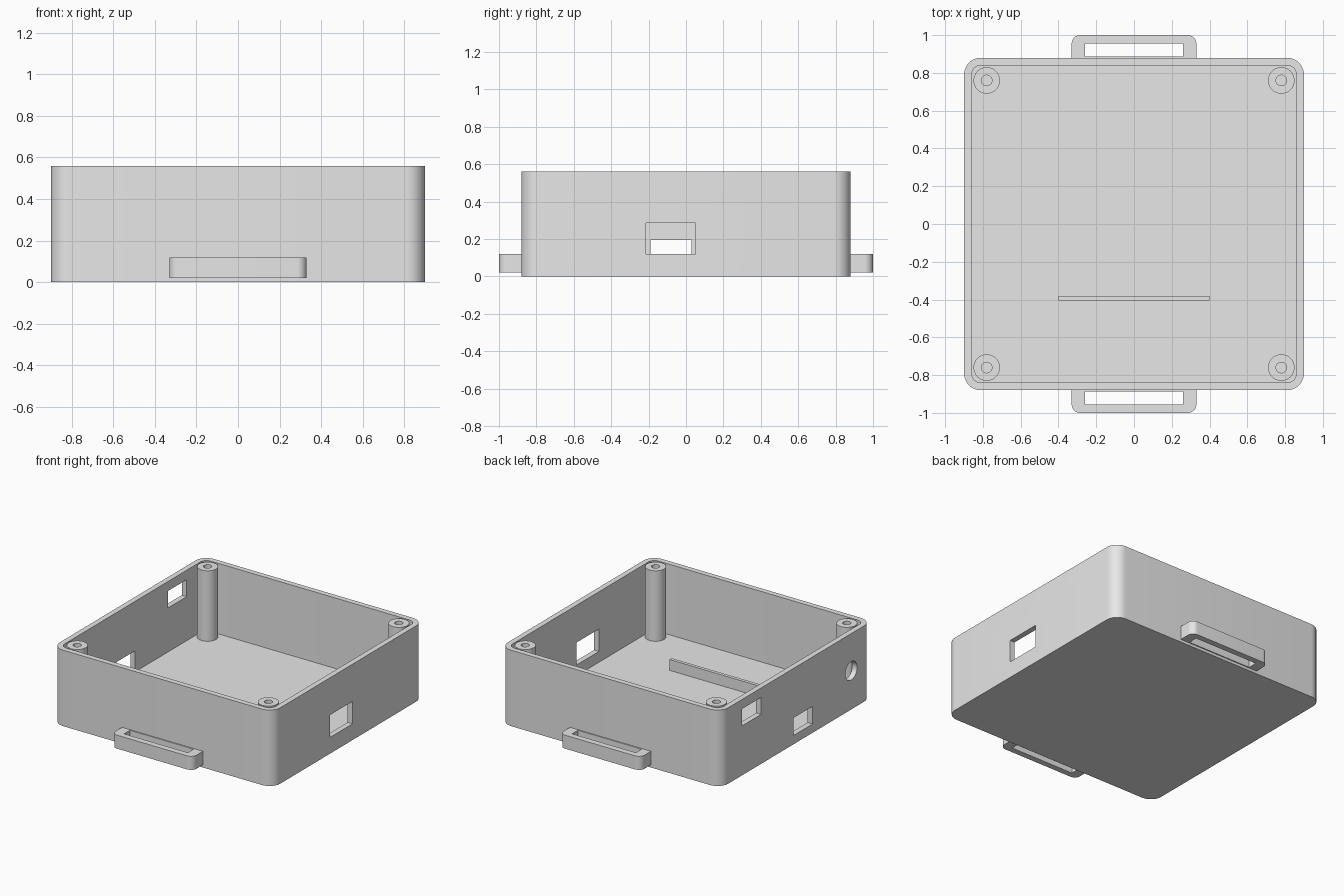
import bpy, bmesh, math
from mathutils import Matrix, Vector

if "Cube" in bpy.data.objects:
    bpy.data.objects.remove(bpy.data.objects["Cube"], do_unlink=True)

grey = bpy.data.materials.new("light_grey_plastic")
grey.use_nodes = True
colour = (0.8, 0.8, 0.8, 1)
grey.diffuse_color = colour
grey.node_tree.nodes["Principled BSDF"].inputs["Base Color"].default_value = colour


def finish(bm, name):
    mesh = bpy.data.meshes.new(name)
    bmesh.ops.recalc_face_normals(bm, faces=bm.faces)
    bm.to_mesh(mesh)
    bm.free()
    mesh.materials.append(grey)
    obj = bpy.data.objects.new(name, mesh)
    bpy.context.collection.objects.link(obj)
    return obj


def block(name, low, high, radius=0, rounded=lambda co: True):
    """Box between two corners, with chosen upright edges rounded."""
    low, high = Vector(low), Vector(high)
    bm = bmesh.new()
    bmesh.ops.create_cube(bm, size=1)
    bmesh.ops.scale(bm, vec=high - low, verts=bm.verts)
    bmesh.ops.translate(bm, vec=(low + high) / 2, verts=bm.verts)
    if radius:
        edges = [e for e in bm.edges
                 if abs(e.verts[0].co.z - e.verts[1].co.z) > 0.01
                 and rounded(e.verts[0].co)]
        bmesh.ops.bevel(bm, geom=edges, offset=radius, segments=10,
                        profile=0.5, affect='EDGES')
    return finish(bm, name)


def rod(name, centre, radius, depth, along_x=False):
    bm = bmesh.new()
    turn = Matrix.Rotation(math.pi / 2, 4, 'Y') if along_x else Matrix()
    bmesh.ops.create_cone(bm, cap_ends=True, segments=40, radius1=radius,
                          radius2=radius, depth=depth,
                          matrix=Matrix.Translation(centre) @ turn)
    return finish(bm, name)


def cut(obj, *cutters):
    for cutter in cutters:
        cutter.hide_render = True
        mod = obj.modifiers.new("cut", 'BOOLEAN')
        mod.operation, mod.solver, mod.object = 'DIFFERENCE', 'EXACT', cutter
    bpy.context.view_layer.update()
    graph = bpy.context.evaluated_depsgraph_get()
    mesh = bpy.data.meshes.new_from_object(obj.evaluated_get(graph))
    obj.modifiers.clear()
    obj.data = mesh
    for cutter in cutters:
        bpy.data.objects.remove(cutter, do_unlink=True)


def smooth(obj):
    bpy.ops.object.select_all(action='DESELECT')
    obj.select_set(True)
    bpy.context.view_layer.objects.active = obj
    bpy.ops.object.shade_smooth_by_angle(angle=math.radians(30))


W, D, H = 0.9, 0.88, 0.56
WALL, FLOOR = 0.04, 0.04

# Open tray with ports in both side walls
tray = block("tray", (-W, -D, 0), (W, D, H), 0.09)
cut(tray,
    block("cavity", (WALL - W, WALL - D, FLOOR), (W - WALL, D - WALL, H + 0.2), 0.05))
cut(tray,
    block("left_port", (0.8, -0.215, 0.12), (1, 0.05, 0.285)),
    block("right_low_port", (-1, -0.19, 0.065), (-0.8, 0.03, 0.195)),
    block("right_high_port", (-1, 0.41, 0.365), (-0.8, 0.63, 0.49)),
    rod("right_round_port", (-W, -0.64, 0.285), 0.068, 0.2, True))
smooth(tray)

# Hollow screw posts in the corners
for x, side in ((-0.78, "right"), (0.78, "left")):
    for y, end in ((-0.76, "front"), (0.76, "back")):
        base = FLOOR / 2
        post = rod(f"{end}_{side}_post", (x, y, (base + H) / 2), 0.07, H - base)
        cut(post, rod("screw_hole", (x, y, H / 2 + FLOOR), 0.028, H))
        smooth(post)

# Low rib across the floor
block("floor_rib", (-0.4, -0.405, FLOOR / 2), (0.4, -0.38, 0.12))

# Strap loops on the front and back
for s, end in ((-1, "front"), (1, "back")):
    def span(near, far):
        return min(s * near, s * far), max(s * near, s * far)
    y0, y1 = span(D - 0.02, 1)
    loop = block(f"{end}_strap_loop", (-0.33, y0, 0.02), (0.33, y1, 0.12),
                 0.045, lambda co: abs(co.y) > 0.95)
    y0, y1 = span(0.888, 0.956)
    cut(loop, block("strap_slot", (-0.26, y0, 0), (0.26, y1, 0.2)))
    smooth(loop)
